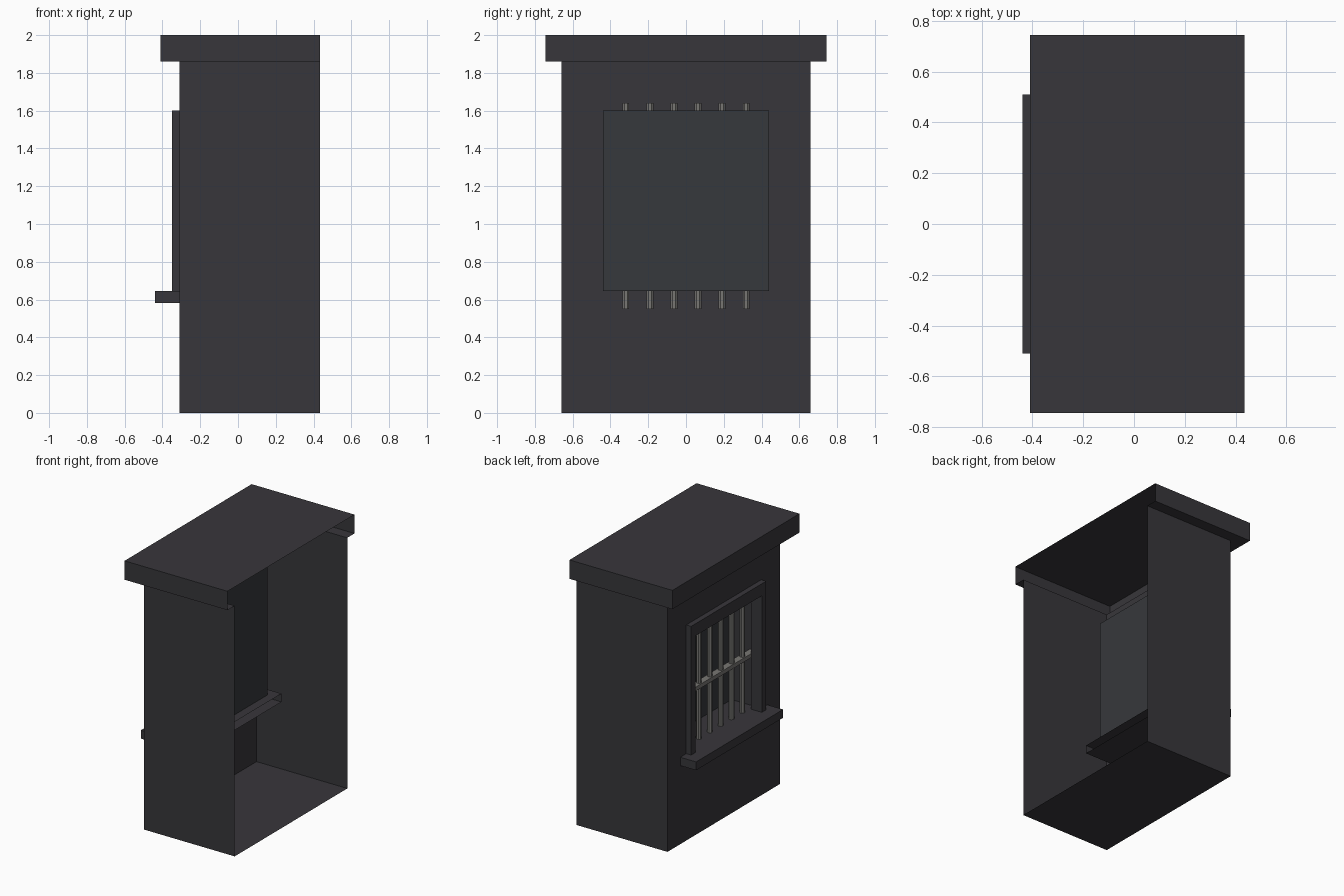
import bpy, bmesh, math
from mathutils import Matrix

if "Cube" in bpy.data.objects:
    bpy.data.objects.remove(bpy.data.objects["Cube"])


def material(name, rgb):
    m = bpy.data.materials.new(name)
    m.diffuse_color = (*rgb, 1)
    m.use_nodes = True
    m.node_tree.nodes["Principled BSDF"].inputs["Base Color"].default_value = m.diffuse_color
    return m


DARK = material("dark_slate", (0.039, 0.037, 0.043))
PANE = material("dark_blue_grey", (0.037, 0.040, 0.045))
METAL = material("grey_metal", (0.19, 0.185, 0.175))


def finish(name, bm, mat):
    me = bpy.data.meshes.new(name)
    bm.to_mesh(me)
    bm.free()
    me.materials.append(mat)
    ob = bpy.data.objects.new(name, me)
    bpy.context.collection.objects.link(ob)
    return ob


def add_box(bm, x, y, z, skip=()):
    """Box from (min, max) ranges; skip leaves sides open, e.g. '+x'."""
    v = [[[bm.verts.new((a, b, c)) for c in z] for b in y] for a in x]
    sides = {
        "-x": (v[0][0][0], v[0][0][1], v[0][1][1], v[0][1][0]),
        "+x": (v[1][0][0], v[1][1][0], v[1][1][1], v[1][0][1]),
        "-y": (v[0][0][0], v[1][0][0], v[1][0][1], v[0][0][1]),
        "+y": (v[0][1][0], v[0][1][1], v[1][1][1], v[1][1][0]),
        "-z": (v[0][0][0], v[0][1][0], v[1][1][0], v[1][0][0]),
        "+z": (v[0][0][1], v[1][0][1], v[1][1][1], v[0][1][1]),
    }
    for key, verts in sides.items():
        if key not in skip:
            bm.faces.new(verts)


def add_quad(bm, *pts):
    bm.faces.new([bm.verts.new(p) for p in pts])


XF, XB = -0.31, 0.435          # window wall, open back
W, H = 0.66, 1.86              # half width and height of the body
WY, WZ0, WZ1 = 0.44, 0.645, 1.6  # window opening

# Body shell: floor and side walls, open at the back
bm = bmesh.new()
add_box(bm, (XF, XB), (-W, W), (0, H), skip=("-x", "+x", "+z"))
# Window wall as four strips around the opening
for y0, y1, z0, z1 in ((-W, W, 0, WZ0), (-W, W, WZ1, H),
                       (-W, -WY, WZ0, WZ1), (WY, W, WZ0, WZ1)):
    add_quad(bm, (XF, y0, z0), (XF, y0, z1), (XF, y1, z1), (XF, y1, z0))
bmesh.ops.remove_doubles(bm, verts=bm.verts, dist=1e-5)
finish("body_shell", bm, DARK)

# Overhanging cap, open at the back, with underside only outside the body
bm = bmesh.new()
CX, CY = -0.41, 0.745
add_box(bm, (CX, XB), (-CY, CY), (H, 2.0), skip=("+x", "-z"))
for x0, x1, y0, y1 in ((CX, XF, -CY, CY), (XF, XB, -CY, -W), (XF, XB, W, CY)):
    add_quad(bm, (x0, y0, H), (x0, y1, H), (x1, y1, H), (x1, y0, H))
finish("cap", bm, DARK)

# Window recess: sides and top, reaching into the body
bm = bmesh.new()
RX = -0.065
for s in (-1, 1):
    y = s * WY
    p = [(XF, y, WZ0), (RX, y, WZ0), (RX, y, WZ1), (XF, y, WZ1)]
    add_quad(bm, *(p if s > 0 else p[::-1]))
add_quad(bm, (XF, -WY, WZ1), (XF, WY, WZ1), (RX, WY, WZ1), (RX, -WY, WZ1))
finish("window_recess", bm, DARK)

# Back pane of the recess
bm = bmesh.new()
add_quad(bm, (RX, -WY, WZ0), (RX, -WY, WZ1), (RX, WY, WZ1), (RX, WY, WZ0))
finish("window_pane", bm, PANE)

# Window frame: two posts and a lintel
bm = bmesh.new()
FX = (-0.35, -0.26)
add_box(bm, FX, (-WY, -0.39), (WZ0, WZ1))
add_box(bm, FX, (0.39, WY), (WZ0, WZ1))
add_box(bm, FX, (-0.39, 0.39), (1.51, WZ1))
finish("window_frame", bm, DARK)

# Sill running through the wall, open at its inner end
bm = bmesh.new()
add_box(bm, (-0.44, 0.0), (-0.51, 0.51), (0.583, WZ0), skip=("+x",))
finish("window_sill", bm, DARK)

# Vertical bars
bm = bmesh.new()
for i in range(6):
    y = -0.318 + i * 0.1272
    bmesh.ops.create_cone(bm, cap_ends=True, segments=8, radius1=0.019, radius2=0.019,
                          depth=1.09, matrix=Matrix.Translation((-0.24, y, 1.095))
                          @ Matrix.Rotation(math.pi / 8, 4, "Z"))
finish("window_bars", bm, METAL)

# Cross rail
bm = bmesh.new()
add_box(bm, (-0.265, -0.215), (-WY, WY), (1.03, 1.06))
finish("cross_rail", bm, METAL)
